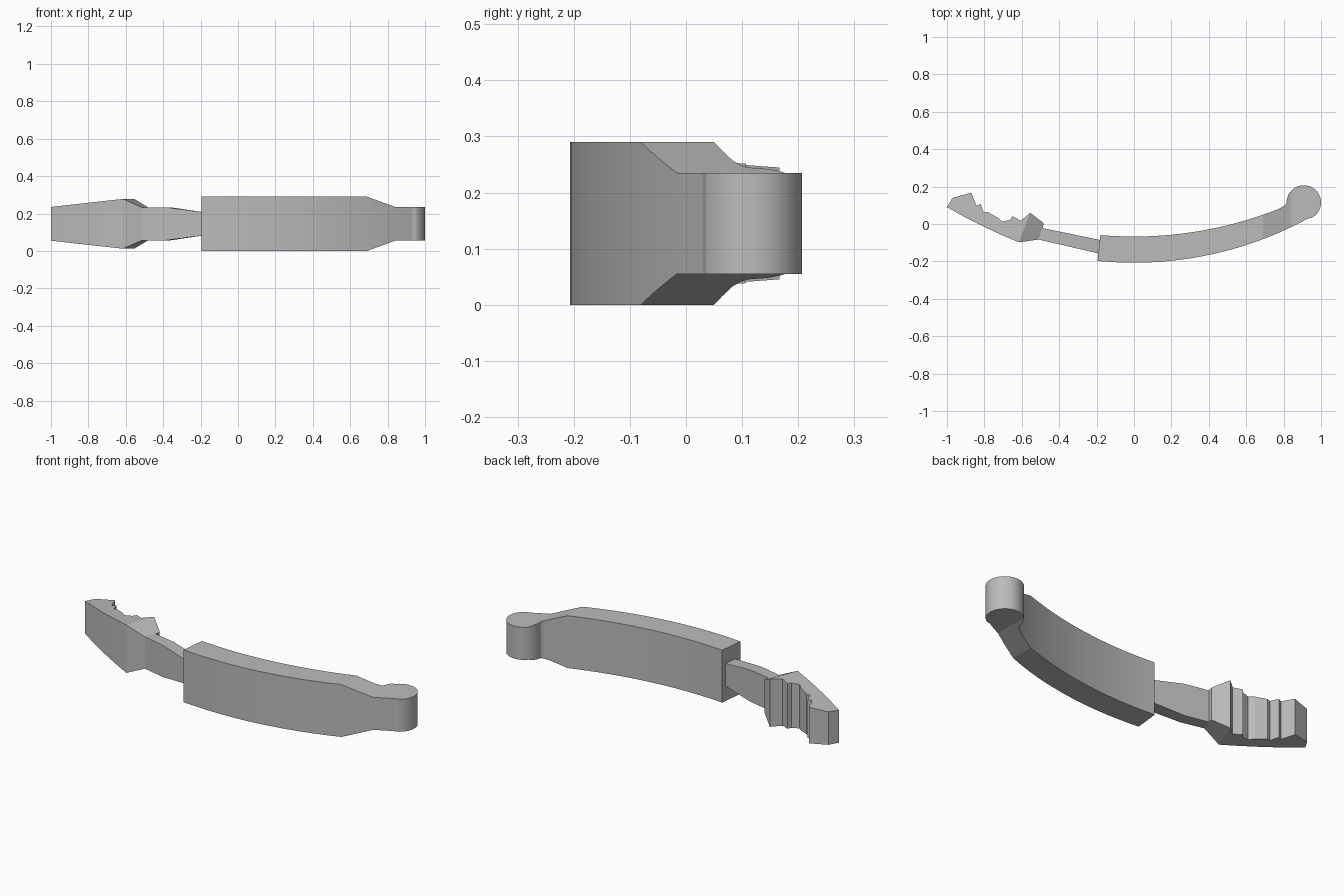
import bpy, bmesh, math
from mathutils import Vector

cube = bpy.data.objects.get("Cube")
if cube:
    bpy.data.objects.remove(cube, do_unlink=True)

MID = 0.145      # height of the mirror plane
SKEW = 0.38      # slant of the creases on the toothed head

grey = bpy.data.materials.new("plain grey")
grey.use_nodes = True
grey.diffuse_color = (0.5, 0.5, 0.5, 1)
grey.node_tree.nodes["Principled BSDF"].inputs["Base Color"].default_value = (0.5, 0.5, 0.5, 1)


def ramp(stops, u):
    """Piecewise linear lookup."""
    if u <= stops[0][0]:
        return stops[0][1]
    for (a, p), (b, q) in zip(stops, stops[1:]):
        if u <= b:
            return p + (q - p) * (u - a) / (b - a)
    return stops[-1][1]


def make_part(name, outline, stops, skew):
    """Extrude an outline, crease it at each stop and set its half height there."""
    bm = bmesh.new()
    bottom = bm.faces.new([bm.verts.new((x, y, -1)) for x, y in outline])
    geom = bmesh.ops.extrude_face_region(bm, geom=[bottom])["geom"]
    bmesh.ops.translate(bm, vec=(0, 0, 2), verts=[g for g in geom if isinstance(g, bmesh.types.BMVert)])
    for u, _ in stops[1:-1]:
        bmesh.ops.bisect_plane(bm, geom=bm.verts[:] + bm.edges[:] + bm.faces[:], dist=1e-5,
                               plane_co=(u, 0, 0), plane_no=Vector((1, -skew, 0)).normalized())
    for v in bm.verts:
        half = ramp(stops, v.co.x - skew * v.co.y)
        v.co.z = MID + math.copysign(half, v.co.z)
    bmesh.ops.recalc_face_normals(bm, faces=bm.faces)
    mesh = bpy.data.meshes.new(name)
    bm.to_mesh(mesh)
    bm.free()
    mesh.materials.append(grey)
    obj = bpy.data.objects.new(name, mesh)
    bpy.context.collection.objects.link(obj)
    bpy.ops.object.select_all(action='DESELECT')
    obj.select_set(True)
    bpy.context.view_layer.objects.active = obj
    bpy.ops.object.shade_smooth_by_angle(angle=math.radians(12))


def arc(x0, x1, base, radius, n=20):
    xs = [x0 + (x1 - x0) * i / n for i in range(n + 1)]
    return [(x, base + radius - math.sqrt(radius * radius - x * x)) for x in xs]


# Curved arm with a round hinge knob at its end
knob = [(0.908 + 0.092 * math.cos(math.radians(a)), 0.115 + 0.092 * math.sin(math.radians(a)))
        for a in range(-60, 176, 5)]
fillet = [(0.813, 0.109), (0.803, 0.098)]
arm = arc(-0.195, 0.93, -0.207, 1.95) + knob + fillet + arc(0.78, -0.18, -0.067, 2.1)
make_part("curved_arm", arm, [(-0.2, 0.145), (0.69, 0.145), (0.84, 0.09), (1, 0.09)], 0)

# Narrow strap running into the toothed catch
outer = [(-1, 0.09), (-0.9, 0.034), (-0.8, -0.016), (-0.7, -0.062), (-0.615, -0.098),
         (-0.51, -0.083), (-0.17, -0.162)]
teeth = [(-0.17, -0.088), (-0.488, -0.022), (-0.483, 0.005), (-0.555, 0.06), (-0.605, 0.018),
         (-0.65, 0.042), (-0.662, 0.022), (-0.705, 0.012), (-0.73, 0.035), (-0.785, 0.065),
         (-0.803, 0.06), (-0.82, 0.107), (-0.842, 0.098), (-0.87, 0.167), (-0.97, 0.14)]
make_part("toothed_catch", outer + teeth,
          [(-1.035, 0.09), (-0.578, 0.133), (-0.481, 0.088), (-0.34, 0.088), (-0.15, 0.06)], SKEW)
